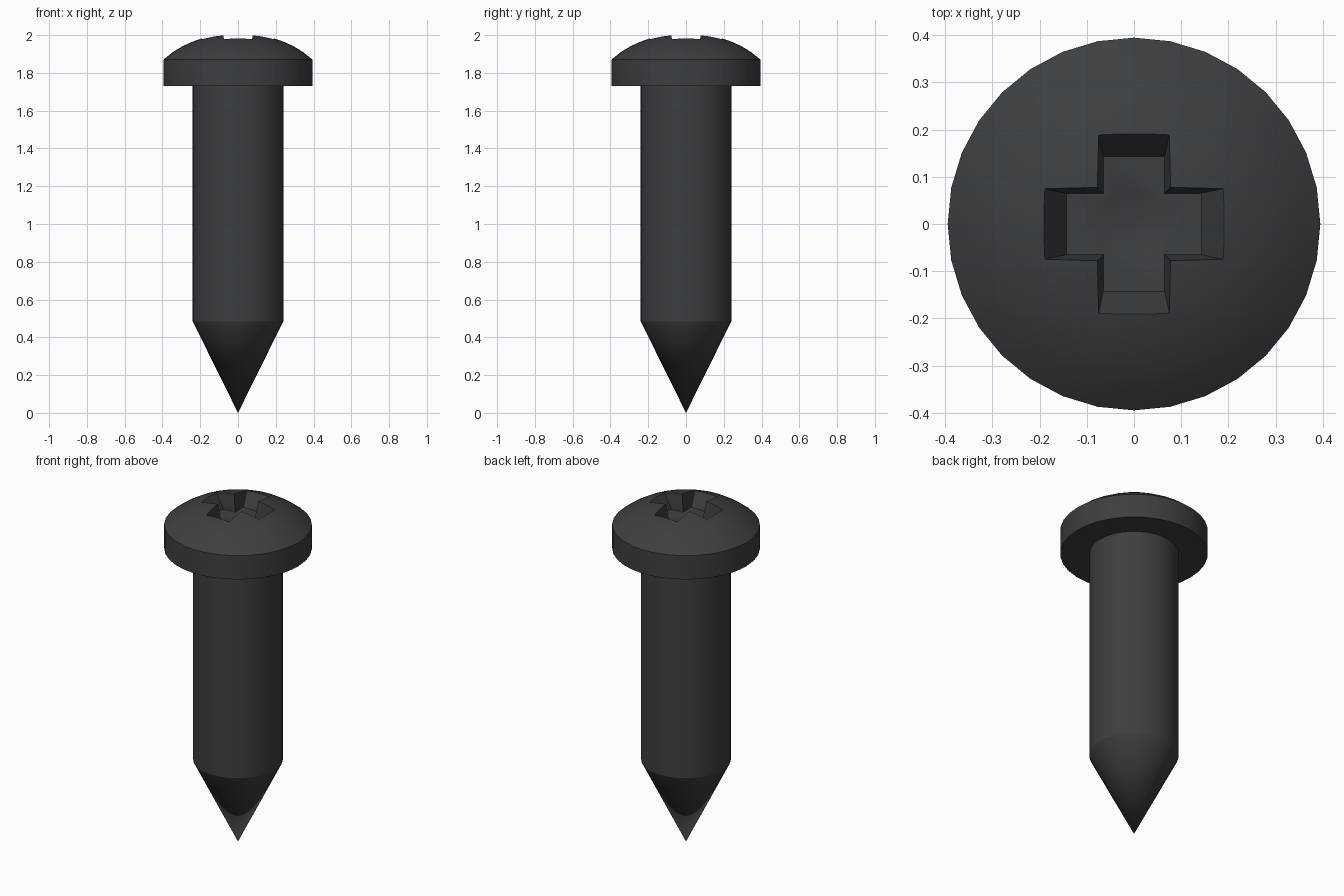
import bpy, bmesh, math

if "Cube" in bpy.data.objects:
    bpy.data.objects.remove(bpy.data.objects["Cube"])

SIDES = 32
dark = bpy.data.materials.new("dark_metal")
dark.diffuse_color = (0.045, 0.05, 0.055, 1)
dark.use_nodes = True
dark.node_tree.nodes["Principled BSDF"].inputs["Base Color"].default_value = dark.diffuse_color


def lathe(name, profile):
    """Revolve (radius, z) points, listed bottom to top, around the z axis."""
    bm = bmesh.new()
    rings = []
    for r, z in profile:
        if r == 0:
            rings.append([bm.verts.new((0, 0, z))] * SIDES)
        else:
            angles = [2 * math.pi * i / SIDES for i in range(SIDES)]
            rings.append([bm.verts.new((r * math.cos(a), r * math.sin(a), z)) for a in angles])
    for low, high in zip(rings, rings[1:]):
        for i in range(SIDES):
            j = (i + 1) % SIDES
            bm.faces.new(dict.fromkeys((low[i], low[j], high[j], high[i])))
    bmesh.ops.recalc_face_normals(bm, faces=bm.faces)
    return finish(name, bm)


def finish(name, bm):
    mesh = bpy.data.meshes.new(name)
    bm.to_mesh(mesh)
    bm.free()
    mesh.materials.append(dark)
    obj = bpy.data.objects.new(name, mesh)
    bpy.context.collection.objects.link(obj)
    return obj


def cross(bm, length, width, z):
    """Twelve-cornered plus outline at height z."""
    arm = [(width, -width), (length, -width), (length, width)]
    verts = []
    for k in range(4):
        c, s = [(1, 0), (0, 1), (-1, 0), (0, -1)][k]
        verts += [bm.verts.new((x * c - y * s, x * s + y * c, z)) for x, y in arm]
    return verts


def cut(obj, cutter):
    cutter.hide_render = True
    bpy.context.view_layer.objects.active = obj
    mod = obj.modifiers.new("cut", 'BOOLEAN')
    mod.operation = 'DIFFERENCE'
    mod.solver = 'EXACT'
    mod.object = cutter
    bpy.ops.object.modifier_apply(modifier=mod.name)
    bpy.data.objects.remove(cutter)


# Whole screw: pointed tip, shank, flat-sided head and domed top
dome = []
for i in range(9):
    r = 0.395 * (1 - i / 8)
    dome.append((r, 2.007 - 0.62 * r ** 2 - 1.65 * r ** 4))
screw = lathe("screw", [(0, 0), (0.24, 0.485), (0.24, 1.73), (0.395, 1.73)] + dome)

# Tapered cross recess
FLOOR, LIP, TOP = 1.90, 1.98, 2.06
bm = bmesh.new()
low = cross(bm, 0.143, 0.065, FLOOR)
high = cross(bm, 0.237, 0.085, TOP)
bm.faces.new(low)
bm.faces.new(high)
for i in range(12):
    j = (i + 1) % 12
    bm.faces.new((low[i], low[j], high[j], high[i]))
bmesh.ops.recalc_face_normals(bm, faces=bm.faces)
cut(screw, finish("recess_cutter", bm))

# Shallow conical pit in the recess floor
cut(screw, lathe("pit_cutter", [(0, FLOOR - 0.03), (0.07, FLOOR), (0.07, FLOOR + 0.001), (0, FLOOR + 0.001)]))

bpy.ops.object.select_all(action='DESELECT')
screw.select_set(True)
bpy.context.view_layer.objects.active = screw
bpy.ops.object.shade_smooth_by_angle(angle=math.radians(25))
